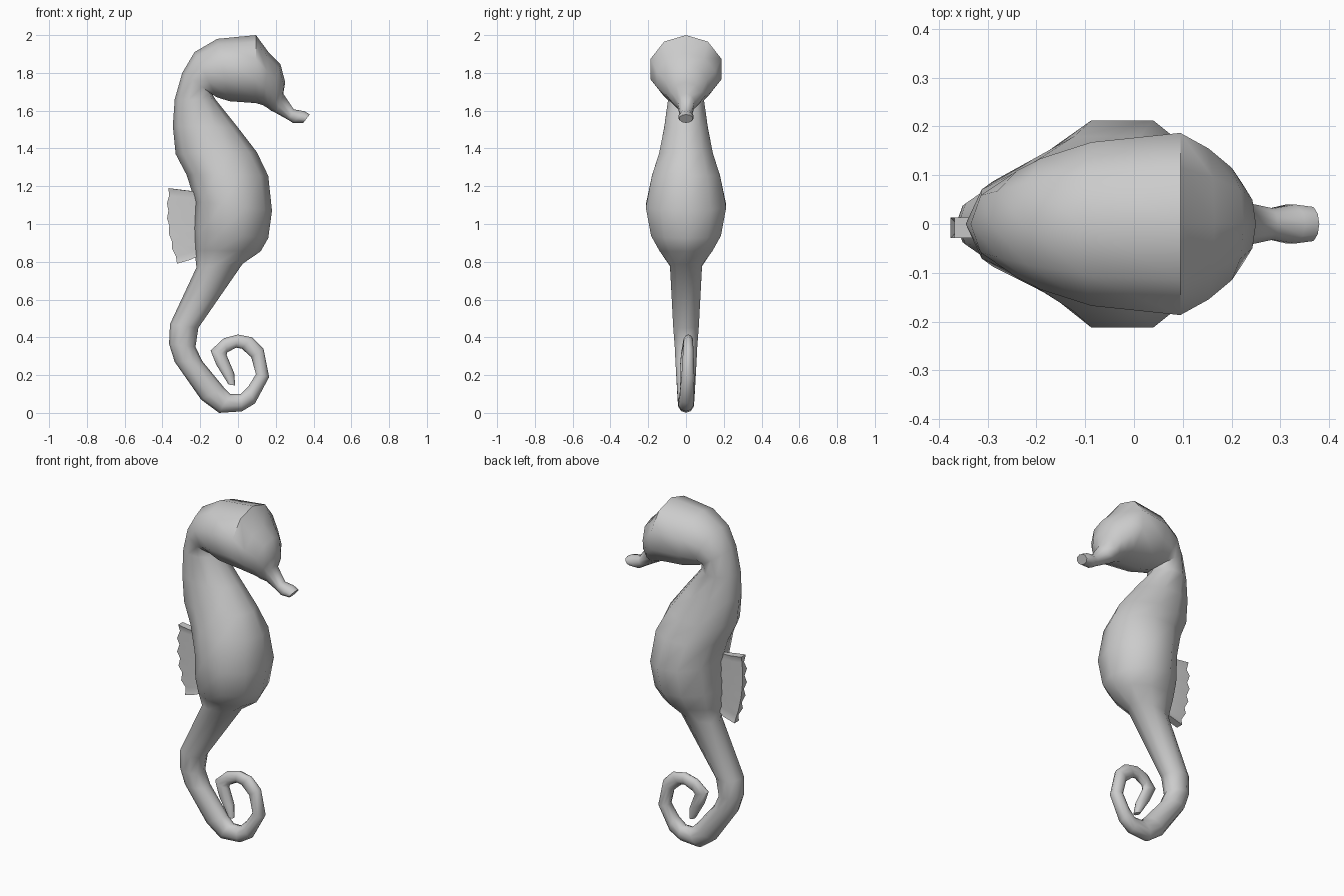
import bpy, bmesh, math
from mathutils import Vector


def finish(name, bm, angle):
    bmesh.ops.recalc_face_normals(bm, faces=bm.faces)
    me = bpy.data.meshes.new(name)
    bm.to_mesh(me)
    bm.free()
    ob = bpy.data.objects.new(name, me)
    bpy.context.collection.objects.link(ob)
    bpy.ops.object.select_all(action='DESELECT')
    ob.select_set(True)
    bpy.context.view_layer.objects.active = ob
    bpy.ops.object.shade_smooth_by_angle(angle=math.radians(angle))
    return ob


def loft(name, rings, angle):
    bm = bmesh.new()
    loops = [[bm.verts.new(p) for p in ring] for ring in rings]
    n = len(loops[0])
    for a, b in zip(loops, loops[1:]):
        for i in range(n):
            j = (i + 1) % n
            bm.faces.new((a[i], a[j], b[j], b[i]))
    bm.faces.new(loops[0])
    bm.faces.new(loops[-1])
    return finish(name, bm, angle)


def oval(xo, zo, xi, zi, w, y=0.0, sides=10):
    # ring spanning an outer (back) and inner (belly) outline point
    outer, inner = Vector((xo, y, zo)), Vector((xi, y, zi))
    mid, arm = (outer + inner) / 2, (outer - inner) / 2
    side = Vector((0, w * 1.05, 0))
    return [mid + arm * math.cos(t) + side * math.sin(t)
            for t in (2 * math.pi * k / sides for k in range(sides))]


# Snout and head: outer x, z, inner x, z, half width
head = [
    (.38, 1.58, .345, 1.535, .035), (.352, 1.597, .29, 1.535, .04),
    (.295, 1.607, .268, 1.55, .032),
    (.24, 1.69, .20, 1.588, .045), (.25, 1.75, .175, 1.60, .08),
    (.225, 1.845, .155, 1.615, .115), (.165, 1.905, .13, 1.63, .155),
    (.095, 2.0, .095, 1.64, .187), (-.11, 1.98, -.045, 1.65, .168),
    (-.23, 1.91, -.115, 1.672, .135), (-.295, 1.80, -.135, 1.685, .11),
]
# Neck and belly
trunk = [
    (-.335, 1.66, -.118, 1.658, .095), (-.345, 1.52, .0, 1.51, .115),
    (-.33, 1.37, .10, 1.38, .142), (-.272, 1.26, .16, 1.255, .18),
    (-.228, 1.12, .18, 1.07, .213), (-.235, .96, .16, .925, .185),
    (-.23, .86, .12, .855, .14), (-.22, .77, .025, .79, .085),
]
# Curled tail, last value shifts it sideways
tail = [
    (-.36, .47, -.21, .45, .068), (-.365, .365, -.225, .35, .06),
    (-.335, .27, -.19, .275, .056), (-.195, .07, -.075, .135, .046),
    (-.10, .0, -.04, .10, .042), (.02, .008, .015, .10, .04),
    (.09, .05, .055, .14, .038, .005), (.165, .19, .095, .205, .034, .01),
    (.135, .34, .07, .295, .028, .012), (.075, .40, .02, .34, .025, .012),
    (.0, .415, -.01, .345, .025, .012), (-.075, .395, -.058, .32, .025, .008),
    (-.145, .33, -.06, .305, .025, .0), (-.115, .255, -.02, .21, .025, -.008),
    (-.05, .15, -.015, .145, .018, -.015),
]
loft("seahorse_body", [oval(*r) for r in head + trunk + tail], 50)

# Pleated back fin: thickness and rim alternate between ribs and grooves
fin = []
steps = 10
for k in range(steps + 1):
    t = k / steps
    rib = k % 2 == 0
    half = .021 if rib else .009
    x_out = -.368 - .06 * t * (1 - t) + .045 * (1 - t) ** 2 - (0 if rib else -.008)
    z_out = .79 + .40 * t
    z_in = .83 + .34 * t
    xm, zm = x_out + .07, (z_out + z_in) / 2
    fin.append([Vector(p) for p in (
        (-.21, -.016, z_in), (xm, -half - .008, zm), (x_out, -half - .008, z_out),
        (x_out, half - .008, z_out), (xm, half - .008, zm), (-.21, 0, z_in))])
loft("back_fin", fin, 40)
